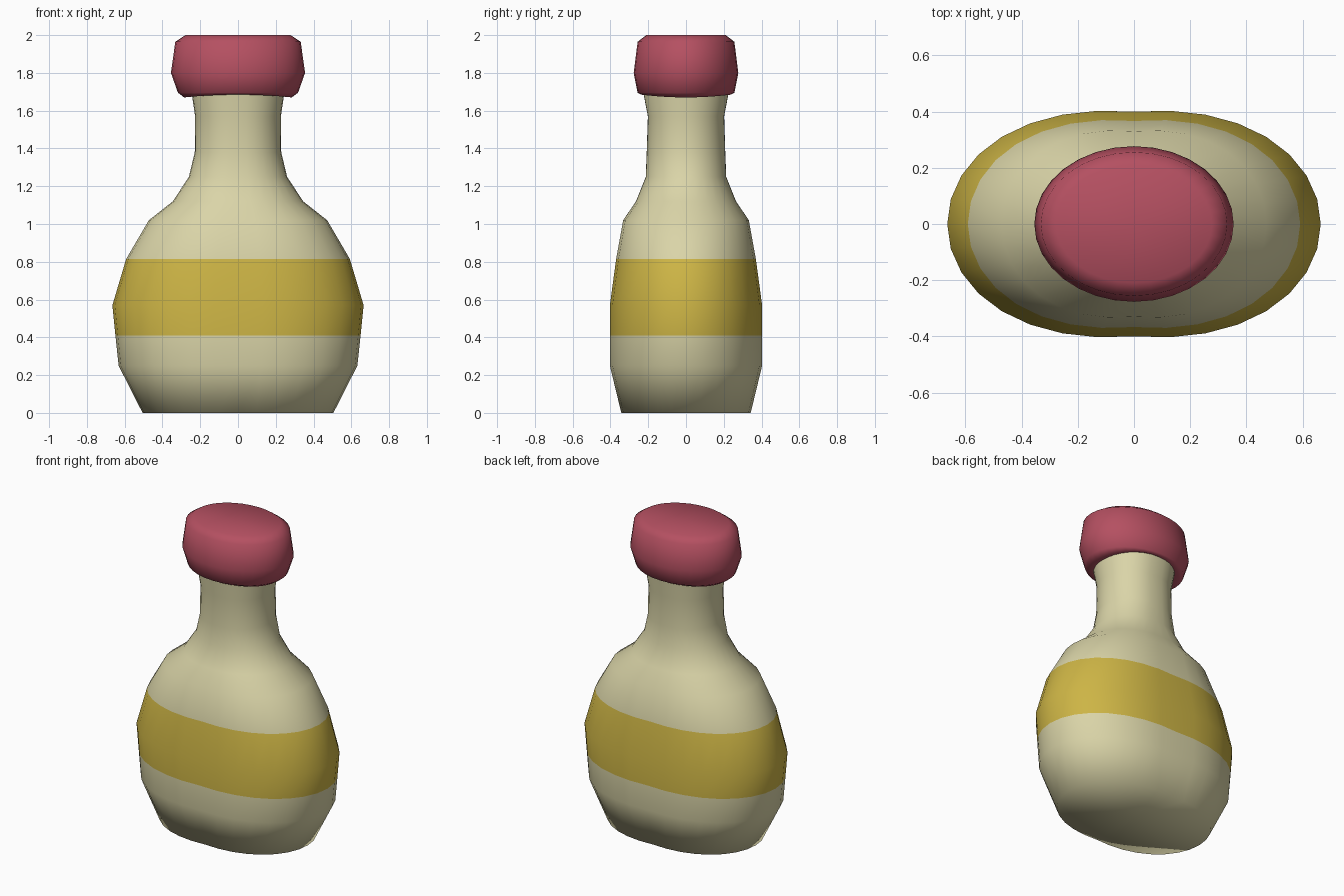
import bpy, bmesh, math

if "Cube" in bpy.data.objects:
    bpy.data.objects.remove(bpy.data.objects["Cube"])

SIDES = 32


def material(name, color):
    m = bpy.data.materials.new(name)
    m.diffuse_color = (*color, 1)
    m.use_nodes = True
    m.node_tree.nodes["Principled BSDF"].inputs["Base Color"].default_value = m.diffuse_color
    return m


def loft(name, rings, mats, square=0.0, lift=0.0, band=None):
    """Stack oval rings (z, half width, half depth) into a closed smooth solid.
    square fattens the ovals' corners, lift raises the front/back of the first two rings."""
    bm = bmesh.new()
    loops = []
    for k, (z, rx, ry) in enumerate(rings):
        loop = []
        for i in range(SIDES):
            t = 2 * math.pi * i / SIDES
            c, s = math.cos(t), math.sin(t)
            dz = lift * s * s if k < 2 else 0
            fat = square if z < 1.1 else square * 0.5
            loop.append(bm.verts.new((rx * c, ry * s * (1 + fat * abs(c)), z + dz)))
        loops.append(loop)
    for k in range(len(loops) - 1):
        a, b = loops[k], loops[k + 1]
        for i in range(SIDES):
            j = (i + 1) % SIDES
            f = bm.faces.new((a[i], a[j], b[j], b[i]))
            if band and band[0] - .001 <= rings[k][0] and rings[k + 1][0] <= band[1] + .001:
                f.material_index = 1
    # fan caps at both ends
    for loop in (loops[0], loops[-1]):
        z = sum(v.co.z for v in loop) / SIDES
        centre = bm.verts.new((0, 0, z))
        for i in range(SIDES):
            bm.faces.new((loop[i], loop[(i + 1) % SIDES], centre))
    bmesh.ops.recalc_face_normals(bm, faces=bm.faces)
    for f in bm.faces:
        f.smooth = True
    mesh = bpy.data.meshes.new(name)
    bm.to_mesh(mesh)
    bm.free()
    for m in mats:
        mesh.materials.append(m)
    ob = bpy.data.objects.new(name, mesh)
    bpy.context.collection.objects.link(ob)
    return ob


cream = material("cream", (0.70, 0.66, 0.39))
mustard = material("mustard", (0.61, 0.46, 0.06))
red = material("red", (0.46, 0.08, 0.12))

# Flattened bottle with a coloured band round its belly
loft("bottle_body", [
    (0.00, 0.505, 0.34), (0.25, 0.632, 0.40), (0.41, 0.649, 0.40),
    (0.57, 0.665, 0.40), (0.815, 0.592, 0.367), (1.02, 0.472, 0.33),
    (1.12, 0.345, 0.265), (1.25, 0.26, 0.213), (1.38, 0.229, 0.208),
    (1.57, 0.227, 0.202), (1.69, 0.245, 0.225), (1.75, 0.245, 0.225),
], [cream, mustard], square=0.14, band=(0.41, 0.815))

# Rounded oval cap
loft("cap", [
    (1.68, 0.235, 0.215), (1.67, 0.285, 0.238), (1.695, 0.318, 0.256),
    (1.80, 0.355, 0.277), (1.965, 0.332, 0.256), (2.00, 0.278, 0.21),
], [red], lift=0.015)
